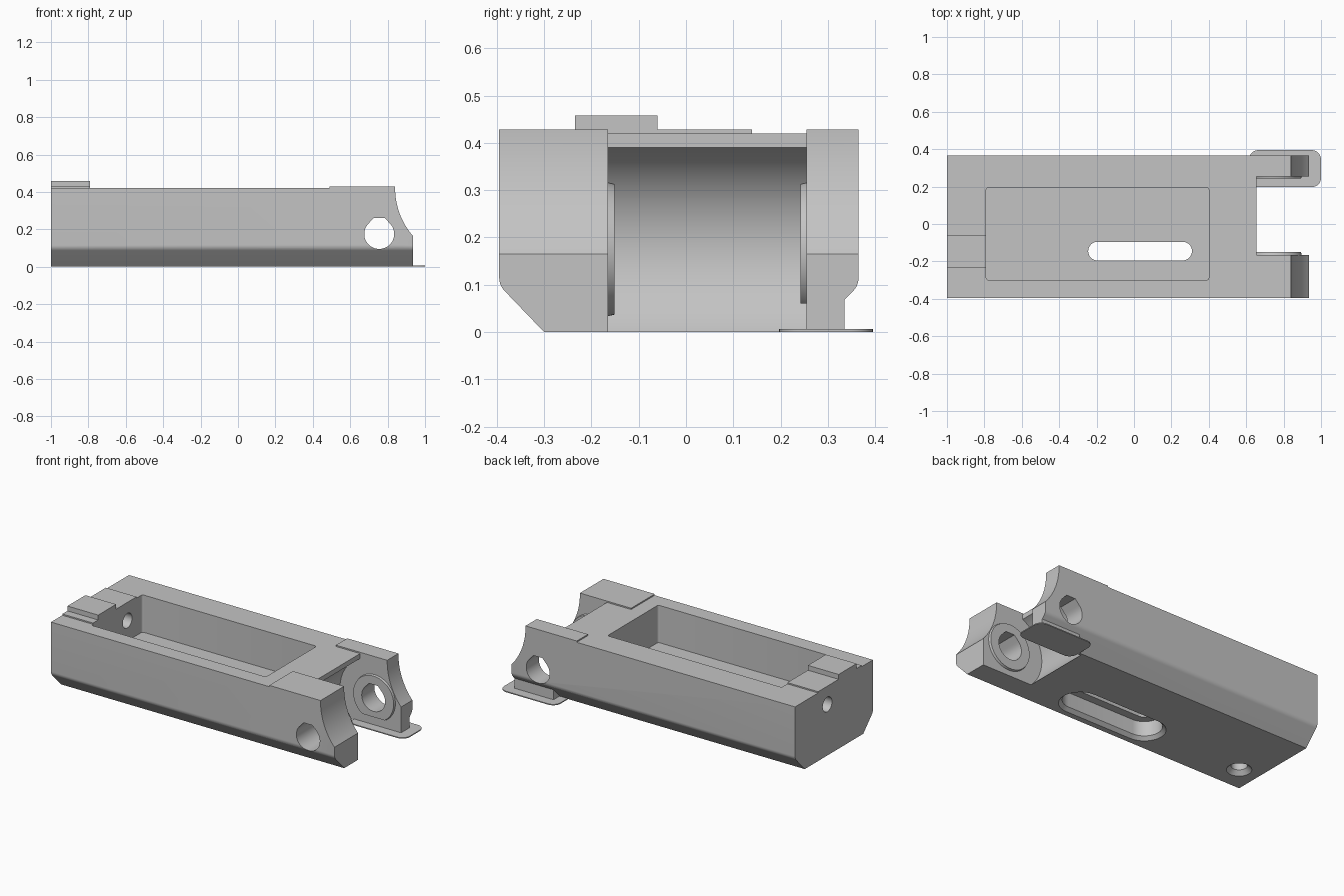
import bpy, bmesh, math
from mathutils import Vector

if "Cube" in bpy.data.objects:
    bpy.data.objects.remove(bpy.data.objects["Cube"])

grey = bpy.data.materials.new("light_grey")
grey.diffuse_color = (0.55, 0.55, 0.55, 1)
grey.use_nodes = True
grey.node_tree.nodes["Principled BSDF"].inputs["Base Color"].default_value = grey.diffuse_color
PIN_X, PIN_Z = 0.755, 0.175          # hinge pin axis


def prism(name, pts, axis, lo, hi, pts_hi=None):
    """Extrude a 2D outline along an axis; pts_hi gives a tapered far end."""
    def place(p, d):
        return {"x": (d, p[0], p[1]), "y": (p[0], d, p[1]), "z": (p[0], p[1], d)}[axis]
    bm = bmesh.new()
    a = [bm.verts.new(place(p, lo)) for p in pts]
    b = [bm.verts.new(place(p, hi)) for p in (pts_hi or pts)]
    bm.faces.new(a)
    bm.faces.new(b)
    for i in range(len(a)):
        j = (i + 1) % len(a)
        bm.faces.new((a[i], a[j], b[j], b[i]))
    bmesh.ops.recalc_face_normals(bm, faces=bm.faces)
    me = bpy.data.meshes.new(name)
    bm.to_mesh(me)
    bm.free()
    ob = bpy.data.objects.new(name, me)
    bpy.context.collection.objects.link(ob)
    me.materials.append(grey)
    return ob


def arc(cx, cy, r, a0, a1, n):
    return [(cx + r * math.cos(math.radians(a0 + (a1 - a0) * i / n)),
             cy + r * math.sin(math.radians(a0 + (a1 - a0) * i / n))) for i in range(n + 1)]


def circle(cx, cy, r, n=48):
    return arc(cx, cy, r, 0, 360, n)[:-1]


def rounded(x0, x1, y0, y1, r, n=8):
    """Rounded rectangle outline."""
    out = []
    for k, (cx, cy) in enumerate(((x1 - r, y1 - r), (x0 + r, y1 - r), (x0 + r, y0 + r), (x1 - r, y0 + r))):
        out += arc(cx, cy, r, 90 * k, 90 * k + 90, n)
    return out


def slot(x0, x1, cy, r, n=16):
    return arc(x1 - r, cy, r, -90, 90, n) + arc(x0 + r, cy, r, 90, 270, n)


def box(name, x0, x1, y0, y1, z0, z1):
    return prism(name, [(x0, y0), (x1, y0), (x1, y1), (x0, y1)], "z", z0, z1)


def boolean(ob, tools, op):
    for t in tools:
        m = ob.modifiers.new("bool", "BOOLEAN")
        m.operation, m.solver, m.object = op, "EXACT", t
        bpy.context.view_layer.objects.active = ob
        bpy.ops.object.modifier_apply(modifier=m.name)
        bpy.data.objects.remove(t)


def smooth(ob, angle=30):
    bpy.ops.object.select_all(action="DESELECT")
    ob.select_set(True)
    bpy.context.view_layer.objects.active = ob
    bpy.ops.object.shade_smooth_by_angle(angle=math.radians(angle))


# Body: block with chamfered, softly rounded lower sides
side = arc(0.325, 0.115, 0.04, -45, 0, 6)
right = [(0.27, 0.0)] + side + [(0.365, 0.42)]
left = [(-0.03 - y, z) for y, z in reversed(right)]
body = prism("body", right + left, "x", -1.0, 0.935)

# Raised pads on the two ears and at the rear
boolean(body, [
    box("front_ear_pad", 0.49, 0.935, -0.395, -0.165, 0.40, 0.428),
    box("back_ear_pad", 0.49, 0.935, 0.255, 0.365, 0.40, 0.428),
    box("rear_pad", -1.0, -0.79, -0.285, 0.14, 0.40, 0.428),
    box("rear_rail", -1.0, -0.79, -0.235, -0.06, 0.40, 0.458),
    box("foot_block", 0.67, 0.935, 0.255, 0.335, 0.0, 0.12),
], "UNION")

# Pocket, hinge gap with its round back wall, and long opening in the floor
boolean(body, [
    prism("pocket_cut", rounded(-0.79, 0.4, -0.3, 0.195, 0.012, 4), "z", 0.19, 0.6),
    box("gap_cut", 0.655, 1.2, -0.165, 0.255, -0.1, 0.6),
    prism("gap_round_cut", circle(PIN_X, PIN_Z, 0.237, 96), "y", -0.165, 0.255),
    prism("slot_cut", slot(-0.245, 0.31, -0.145, 0.05), "z", -0.1, 0.3),
    prism("slot_recess_cut", slot(-0.295, 0.36, -0.145, 0.1), "z", -0.1, 0.11),
    prism("slot_chamfer_cut", slot(-0.325, 0.39, -0.145, 0.13), "z", -0.01, 0.02,
          slot(-0.295, 0.36, -0.145, 0.1)),
    prism("rear_hole_cut", circle(0.05, 0.315, 0.045), "x", -1.2, -0.7),
    prism("bottom_hole_cut", circle(-0.87, -0.145, 0.045), "z", -0.1, 0.2),
    prism("bottom_hole_chamfer_cut", circle(-0.87, -0.145, 0.08), "z", -0.01, 0.025,
          circle(-0.87, -0.145, 0.045)),
], "DIFFERENCE")

# Ring bosses on the inner faces of the ears
front_boss = prism("front_boss", circle(PIN_X, PIN_Z, 0.15, 64), "y", -0.2, -0.151,
                   circle(PIN_X, PIN_Z, 0.138, 64))
back_boss = prism("back_boss", circle(PIN_X, PIN_Z, 0.15, 64), "y", 0.29, 0.242,
                  circle(PIN_X, PIN_Z, 0.138, 64))
boolean(back_boss, [box("boss_trim", 0.5, 1.0, 0.2, 0.3, -0.1, 0.06)], "DIFFERENCE")
boolean(body, [front_boss, back_boss], "UNION")

# Concave ear ends and the flat-topped pin hole
end = [(0.935, 0.165)] + arc(1.23, 0.42, 0.39, 220, 180, 20)[1:] + [(0.84, 0.6), (1.2, 0.6), (1.2, 0.165)]
pin = arc(PIN_X, PIN_Z, 0.08, 135, 405, 40) + [(PIN_X + 0.03, 0.26), (PIN_X - 0.03, 0.26)]
boolean(body, [
    prism("ear_end_cut", end, "y", -0.6, 0.6),
    prism("pin_hole_cut", pin, "y", -0.6, 0.6),
], "DIFFERENCE")
smooth(body)

# Thin rounded foot plate under the back ear
foot = prism("foot_plate", rounded(0.615, 1.0, 0.197, 0.395, 0.05), "z", 0.0, 0.006)
smooth(foot)
